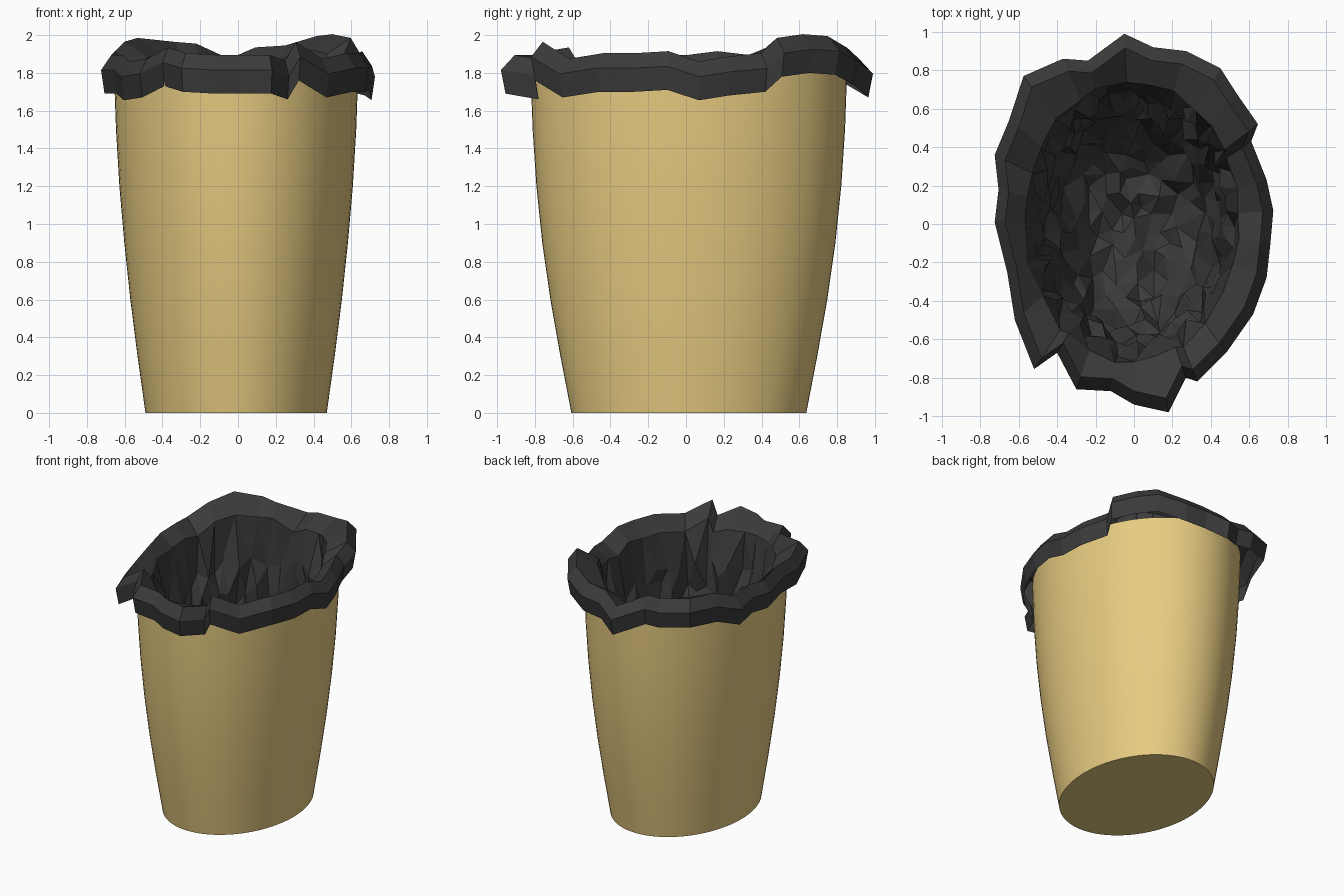
import bpy, bmesh, math, random
from mathutils import Vector
from mathutils.geometry import delaunay_2d_cdt

if "Cube" in bpy.data.objects:
    bpy.data.objects.remove(bpy.data.objects["Cube"])

random.seed(7)
CX, CY = -0.01, 0.015


def material(name, rgb):
    m = bpy.data.materials.new(name)
    m.diffuse_color = (*rgb, 1)
    m.use_nodes = True
    m.node_tree.nodes["Principled BSDF"].inputs["Base Color"].default_value = m.diffuse_color
    return m


def make_object(name, bm, mat):
    bmesh.ops.recalc_face_normals(bm, faces=bm.faces)
    me = bpy.data.meshes.new(name)
    bm.to_mesh(me)
    bm.free()
    me.materials.append(mat)
    ob = bpy.data.objects.new(name, me)
    bpy.context.collection.objects.link(ob)
    return ob


def bridge(bm, rings):
    for a, b in zip(rings, rings[1:]):
        n = len(a)
        for i in range(n):
            j = (i + 1) % n
            bm.faces.new((a[i], a[j], b[j], b[i]))


def lookup(table, v):
    """Linear interpolation in rows sorted by their first value."""
    v = max(table[0][0], min(table[-1][0], v))
    for p, q in zip(table, table[1:]):
        if v <= q[0]:
            t = (v - p[0]) / (q[0] - p[0])
            return [a + (b - a) * t for a, b in zip(p[1:], q[1:])]


# Oval body profile: height, half width, half depth
PROFILE = [(0, .48, .622), (.3, .522, .68), (.6, .56, .733), (.9, .592, .776),
           (1.2, .618, .807), (1.5, .636, .827), (1.81, .647, .838)]

tan = material("tan plastic", (.80, .60, .22))
black = material("black bag", (.043, .043, .044))

# Bin body: thin tapered oval tub
bm = bmesh.new()
rings = []
inner = [(max(z, .015), a - .012, b - .012) for z, a, b in reversed(PROFILE)]
for z, a, b in PROFILE + inner:
    rings.append([bm.verts.new((CX + a * math.cos(k * math.tau / 72),
                                CY + b * math.sin(k * math.tau / 72), z)) for k in range(72)])
bridge(bm, rings)
bm.faces.new(rings[0])
bm.faces.new(rings[-1])
body = make_object("bin_body", bm, tan)
bpy.context.view_layer.objects.active = body
body.select_set(True)
bpy.ops.object.shade_smooth_by_angle(angle=math.radians(35))
body.select_set(False)

# Ragged outline of the folded bag rim: x, y, lower edge height
RIM = [(-.05, .99, 1.67), (.10, .92, 1.73), (.27, .90, 1.74), (.45, .81, 1.79),
       (.54, .67, 1.80), (.645, .52, 1.78), (.61, .43, 1.70), (.69, .23, 1.68),
       (.725, .07, 1.655), (.71, -.10, 1.71), (.69, -.28, 1.70), (.62, -.47, 1.70),
       (.48, -.67, 1.67), (.33, -.82, 1.76), (.27, -.80, 1.66), (.18, -.98, 1.69),
       (0, -.94, 1.69), (-.12, -.87, 1.69), (-.30, -.86, 1.70), (-.40, -.67, 1.73),
       (-.52, -.755, 1.67), (-.62, -.50, 1.655), (-.66, -.25, 1.69), (-.725, .01, 1.69),
       (-.705, .18, 1.71), (-.725, .36, 1.69), (-.65, .54, 1.76), (-.575, .77, 1.78),
       (-.37, .86, 1.76), (-.24, .85, 1.75)]
ANGLES = [math.atan2((y - CY) / .838, (x - CX) / .647) for x, y, z in RIM]

bm = bmesh.new()


def rim_ring(scale, dz):
    return [bm.verts.new((x * scale, y * scale, z + dz)) for x, y, z in RIM]


def oval_ring(scale, dz, jitter=0.0):
    ring = []
    for t, (x, y, z) in zip(ANGLES, RIM):
        s = scale + random.uniform(-jitter, jitter)
        ring.append(bm.verts.new((CX + .647 * s * math.cos(t),
                                  CY + .838 * s * math.sin(t), z + dz)))
    return ring


# Folded rim: outer band, sloped top, inner lip
lip = oval_ring(.87, .12, .02)
bridge(bm, [rim_ring(.975, 0), rim_ring(1.0, .125), rim_ring(.925, .205), lip])

# Crumpled lining: irregular triangles over a disc, folded down into a deep sack
# disc radius -> height, share of the body oval
SACK = [(0, .25, 0), (.2, .28, .42), (.32, .42, .64), (.5, .75, .74),
        (.7, 1.15, .78), (.87, 1.5, .81), (1, 1.75, .87)]
pts = [Vector((math.cos(t), math.sin(t))) for t in ANGLES]
n_lip = len(pts)
for _ in range(9000):
    r, t = .92 * math.sqrt(random.random()), random.uniform(0, math.tau)
    p = Vector((r * math.cos(t), r * math.sin(t)))
    if all((p - q).length > .045 + .05 * r for q in pts):
        pts.append(p)
coords, _, tris, origin, _, _ = delaunay_2d_cdt(pts, [], [], 0, 1e-6)
sack = []
for c, src in zip(coords, origin):
    if src and src[0] < n_lip:
        sack.append(lip[src[0]])
        continue
    r, t = c.length, math.atan2(c.y, c.x)
    z, s = lookup(SACK, r)
    z += random.uniform(-.05, .05)
    a, b = lookup(PROFILE, z)
    s = min(.96, max(0, s + random.uniform(-.07, .07) * min(1, r * 3)))
    sack.append(bm.verts.new((CX + a * s * math.cos(t), CY + b * s * math.sin(t), z)))
for f in tris:
    bm.faces.new([sack[i] for i in f])
bag = make_object("bin_bag", bm, black)
# Open sheet: turn the normals so the rim's top faces up
if sum(p.normal.z * p.area for p in bag.data.polygons) < 0:
    bag.data.flip_normals()
